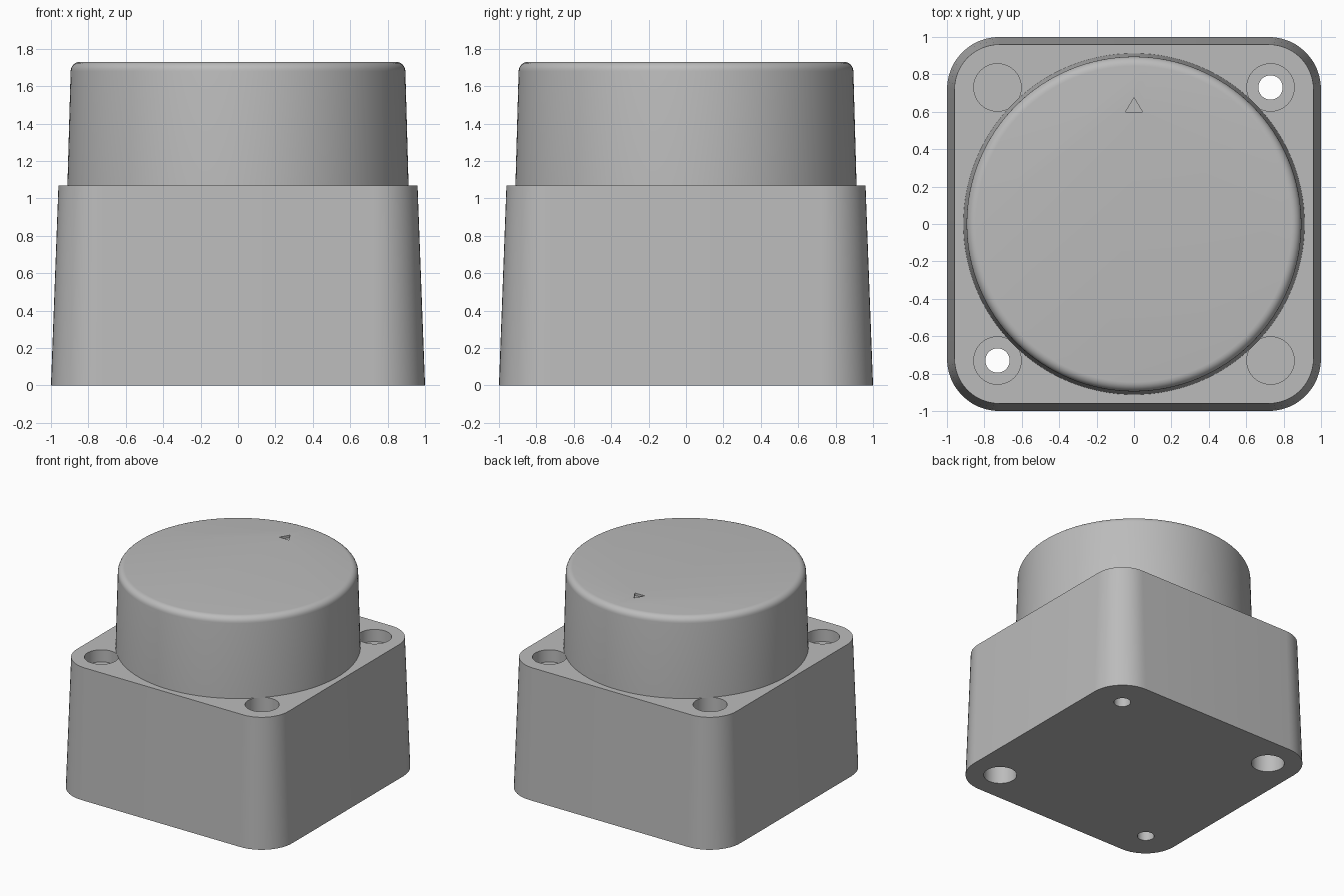
import bpy
import bmesh
from math import radians, cos, sin, pi

cube = bpy.data.objects.get("Cube")
if cube:
    bpy.data.objects.remove(cube, do_unlink=True)

grey = bpy.data.materials.new("plain_grey")
grey.use_nodes = True
colour = (0.5, 0.5, 0.5, 1)
grey.diffuse_color = colour
grey.node_tree.nodes["Principled BSDF"].inputs["Base Color"].default_value = colour

HOLE = 0.73      # hole offset from the centre
BASE_TOP = 1.07


def circle(r, z, x=0, y=0, n=64):
    return [(x + r * cos(2 * pi * i / n), y + r * sin(2 * pi * i / n), z) for i in range(n)]


def rounded_square(half, r, z, steps=12):
    pts = []
    for q, (sx, sy) in enumerate([(1, 1), (-1, 1), (-1, -1), (1, -1)]):
        for i in range(steps + 1):
            a = (q + i / steps) * pi / 2
            pts.append((sx * (half - r) + r * cos(a), sy * (half - r) + r * sin(a), z))
    return pts


def loft(name, rings):
    """Capped solid through a stack of matching rings, bottom to top."""
    bm = bmesh.new()
    loops = [[bm.verts.new(p) for p in ring] for ring in rings]
    n = len(loops[0])
    for low, high in zip(loops, loops[1:]):
        for i in range(n):
            j = (i + 1) % n
            bm.faces.new((low[i], low[j], high[j], high[i]))
    bm.faces.new(loops[0][::-1])
    bm.faces.new(loops[-1])
    mesh = bpy.data.meshes.new(name)
    bm.to_mesh(mesh)
    bm.free()
    obj = bpy.data.objects.new(name, mesh)
    bpy.context.collection.objects.link(obj)
    mesh.materials.append(grey)
    return obj


def cut(obj, rings):
    """Cut a lofted shape out of the object and remove the cutter."""
    cutter = loft("cutter", rings)
    cutter.hide_render = True
    mod = obj.modifiers.new("cut", "BOOLEAN")
    mod.operation = "DIFFERENCE"
    mod.solver = "EXACT"
    mod.object = cutter
    bpy.ops.object.select_all(action="DESELECT")
    bpy.context.view_layer.objects.active = obj
    obj.select_set(True)
    bpy.ops.object.modifier_apply(modifier=mod.name)
    bpy.data.objects.remove(cutter, do_unlink=True)


def smooth(obj):
    bpy.ops.object.select_all(action="DESELECT")
    bpy.context.view_layer.objects.active = obj
    obj.select_set(True)
    bpy.ops.object.shade_smooth_by_angle(angle=radians(30))


def bore(obj, r, x, y, low, high):
    cut(obj, [circle(r, low, x, y, 40), circle(r, high, x, y, 40)])


# Tapered base with rounded corners
base = loft("base", [rounded_square(1.0, 0.28, 0), rounded_square(0.96, 0.24, BASE_TOP)])

# Screw holes on one diagonal, blind pockets on the other
for s in (1, -1):
    bore(base, 0.127, s * HOLE, s * HOLE, BASE_TOP - 0.1, BASE_TOP + 0.1)
    bore(base, 0.065, s * HOLE, s * HOLE, -0.1, BASE_TOP)
    bore(base, 0.127, -s * HOLE, s * HOLE, BASE_TOP - 0.25, BASE_TOP + 0.1)
    bore(base, 0.127, -s * HOLE, s * HOLE, -0.1, 0.25)
smooth(base)

# Round cap with a soft top edge
FILLET, CAP_TOP, CAP_R = 0.05, 1.73, 0.895
rings = [circle(0.912, BASE_TOP, n=128)]
for i in range(7):
    a = i / 6 * pi / 2
    rings.append(circle(CAP_R - FILLET + FILLET * cos(a), CAP_TOP - FILLET + FILLET * sin(a), n=128))
cap = loft("cap", rings)

# Engraved triangle marker
marker = [(-0.045, 0.6), (0.045, 0.6), (0, 0.675)]
cut(cap, [[(x, y, z) for x, y in marker] for z in (CAP_TOP - 0.02, CAP_TOP + 0.05)])
smooth(cap)
